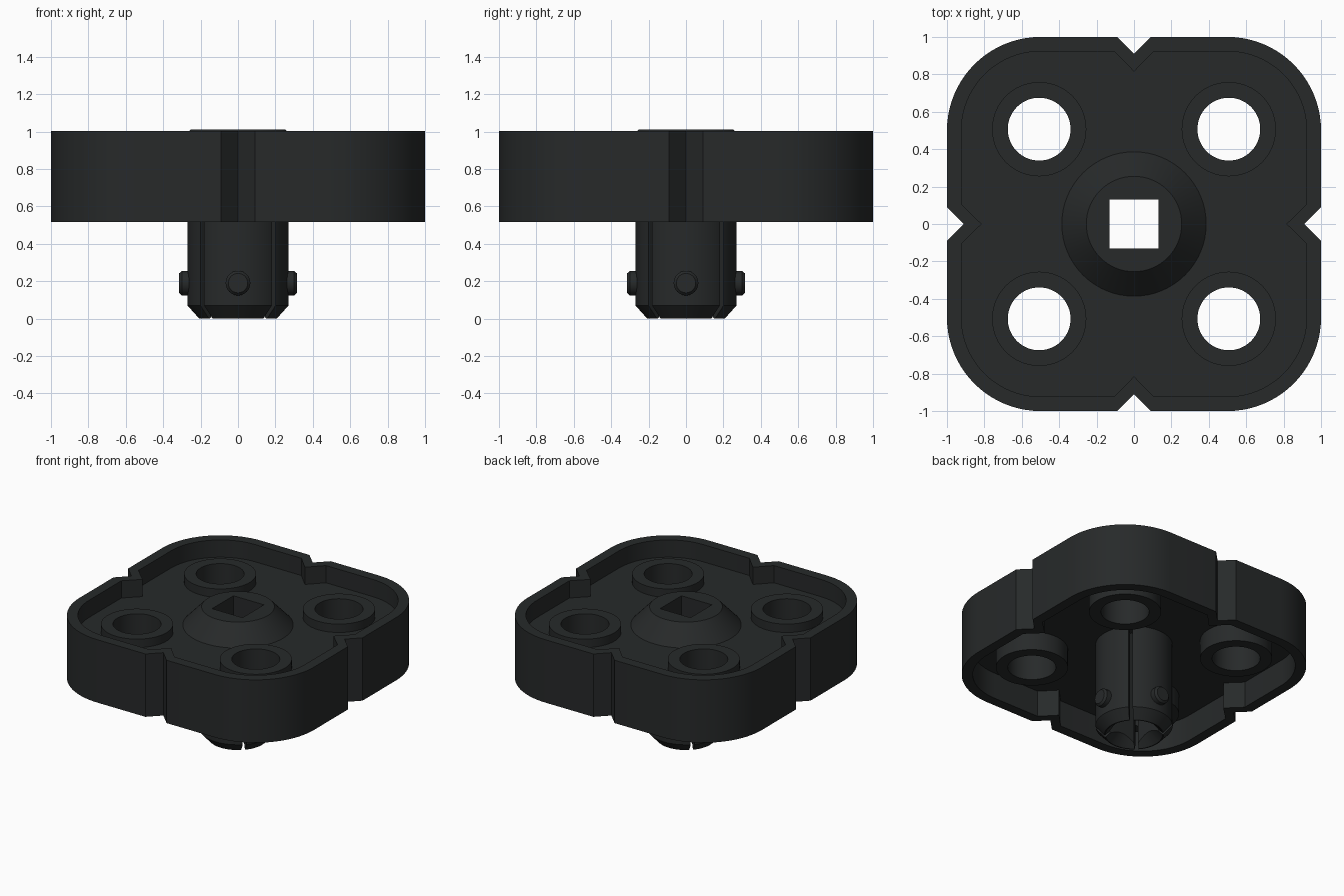
import bpy, bmesh, math
from mathutils import Matrix

if "Cube" in bpy.data.objects:
    bpy.data.objects.remove(bpy.data.objects["Cube"])

mat = bpy.data.materials.new("charcoal")
mat.diffuse_color = (0.02, 0.0225, 0.0228, 1)
mat.use_nodes = True
mat.node_tree.nodes["Principled BSDF"].inputs["Base Color"].default_value = mat.diffuse_color


def add_object(name, bm):
    bmesh.ops.recalc_face_normals(bm, faces=bm.faces)
    me = bpy.data.meshes.new(name)
    bm.to_mesh(me)
    bm.free()
    ob = bpy.data.objects.new(name, me)
    me.materials.append(mat)
    bpy.context.collection.objects.link(ob)
    return ob


def lathe(name, profile, n=64, matrix=Matrix()):
    """Revolve a closed (radius, z) profile around z."""
    bm = bmesh.new()
    rings = []
    for i in range(n):
        a = 2 * math.pi * i / n
        rings.append([bm.verts.new((r * math.cos(a), r * math.sin(a), z)) for r, z in profile])
    m = len(profile)
    for i in range(n):
        p, q = rings[i], rings[(i + 1) % n]
        for j in range(m):
            k = (j + 1) % m
            bm.faces.new((p[j], q[j], q[k], p[k]))
    bm.transform(matrix)
    return add_object(name, bm)


def box(sx, sy, z0, z1, turn=0):
    bm = bmesh.new()
    bmesh.ops.create_cube(bm, size=1)
    bm.transform(Matrix.Rotation(turn, 4, 'Z') @ Matrix.Translation((0, 0, (z0 + z1) / 2))
                 @ Matrix.Diagonal((sx, sy, z1 - z0, 1)))
    return add_object("cutter", bm)


def cylinder_cutter(x, y, r):
    bm = bmesh.new()
    bmesh.ops.create_cone(bm, cap_ends=True, segments=64, radius1=r, radius2=r, depth=2,
                          matrix=Matrix.Translation((x, y, 0.8)))
    return add_object("cutter", bm)


def cut(ob, cutters):
    bpy.context.view_layer.objects.active = ob
    for c in cutters:
        mod = ob.modifiers.new("cut", 'BOOLEAN')
        mod.operation = 'DIFFERENCE'
        mod.solver = 'EXACT'
        mod.object = c
        bpy.ops.object.modifier_apply(modifier=mod.name)
        bpy.data.objects.remove(c)


def outline(half, notch_w, apex, steps=20):
    """Rounded square with a V notch in the middle of each side."""
    pts = []
    for k in range(4):
        side = [(half, -notch_w), (apex, 0), (half, notch_w)]
        r = half - 0.5
        for i in range(steps + 1):
            a = math.pi / 2 * i / steps
            side.append((0.5 + r * math.cos(a), 0.5 + r * math.sin(a)))
        t = k * math.pi / 2
        c, s = math.cos(t), math.sin(t)
        pts += [(x * c - y * s, x * s + y * c) for x, y in side]
    return pts


outer = outline(1.0, 0.09, 0.91)
inner = outline(0.923, 0.105, 0.815)
BOSS = 0.507
UNDER, FLOOR = 0.72, 0.87   # underside and top of the floor web

# Outer wall with notches
bm = bmesh.new()
loops = [[bm.verts.new((x, y, z)) for x, y in pts]
         for pts, z in ((outer, 0.518), (outer, 1.003), (inner, 1.003), (inner, 0.518))]
n = len(outer)
for j in range(4):
    a, b = loops[j], loops[(j + 1) % 4]
    for i in range(n):
        k = (i + 1) % n
        bm.faces.new((a[i], a[k], b[k], b[i]))
add_object("outer_wall", bm)

# Floor web, opened for the bosses and the hub
bm = bmesh.new()
face = bm.faces.new([bm.verts.new((x, y, UNDER)) for x, y in inner])
ext = bmesh.ops.extrude_face_region(bm, geom=[face], use_keep_orig=True)
bmesh.ops.translate(bm, vec=(0, 0, FLOOR - UNDER),
                    verts=[v for v in ext["geom"] if isinstance(v, bmesh.types.BMVert)])
floor = add_object("floor_web", bm)
corners = [(sx * BOSS, sy * BOSS) for sx in (-1, 1) for sy in (-1, 1)]
cut(floor, [cylinder_cutter(x, y, 0.248) for x, y in corners] + [cylinder_cutter(0, 0, 0.384)])

# Four tubular bosses
for x, y in corners:
    lathe("boss", [(0.168, 0.578), (0.252, 0.578), (0.252, 0.935), (0.168, 0.935)],
          matrix=Matrix.Translation((x, y, 0)))

# Central cone and split peg with a square bore, flared at the tip
hub = lathe("hub_peg", [(0.05, 1.01), (0.255, 1.01), (0.386, FLOOR), (0.386, UNDER),
                        (0.27, UNDER), (0.27, 0.07), (0.207, 0.0), (0.05, 0.0)])
bm = bmesh.new()
bmesh.ops.create_cone(bm, cap_ends=True, segments=64, radius1=0.215, radius2=0.115, depth=0.1,
                      matrix=Matrix.Translation((0, 0, 0.035)))
flare = add_object("cutter", bm)
cut(hub, [box(0.26, 0.26, -0.2, 1.3), flare]
    + [box(0.62, 0.028, -0.2, UNDER - 0.005, math.pi / 4 * s) for s in (1, -1)])

# Four snap studs around the peg
for k in range(4):
    lathe("snap_stud", [(0.0005, 0.2), (0.066, 0.2), (0.066, 0.3), (0.052, 0.315), (0.0005, 0.315)],
          n=32, matrix=Matrix.Rotation(k * math.pi / 2, 4, 'Z') @ Matrix.Translation((0, 0, 0.19))
          @ Matrix.Rotation(math.pi / 2, 4, 'Y'))

# Smooth curved walls, keep edges sharp
bpy.ops.object.select_all(action='DESELECT')
for ob in bpy.context.collection.objects:
    ob.select_set(True)
bpy.context.view_layer.objects.active = hub
bpy.ops.object.shade_smooth_by_angle(angle=math.radians(30))
